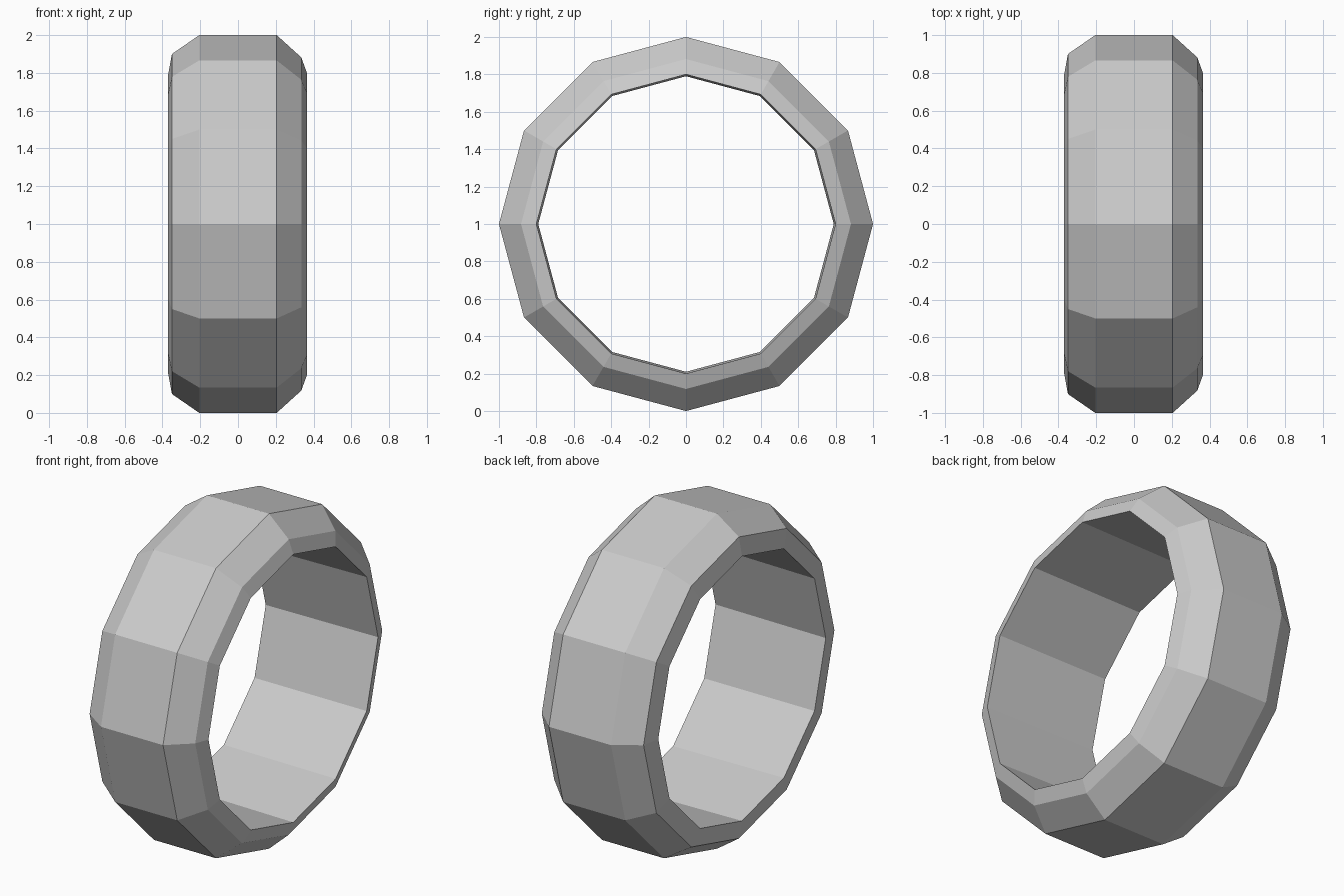
import bpy, bmesh
from math import sin, cos, tau

if "Cube" in bpy.data.objects:
    bpy.data.objects.remove(bpy.data.objects["Cube"])

SIDES = 12
# closed cross-section of the tyre: (x, radius)
PROFILE = [(-0.37, 0.79), (-0.35, 0.90), (-0.205, 1.0),
           (0.205, 1.0), (0.335, 0.882), (0.365, 0.80)]

# tyre: revolve the section around the x axis
bm = bmesh.new()
rings = []
for i in range(SIDES):
    a = tau * i / SIDES
    rings.append([bm.verts.new((x, r * sin(a), 1 + r * cos(a))) for x, r in PROFILE])

n = len(PROFILE)
for i in range(SIDES):
    here, there = rings[i], rings[(i + 1) % SIDES]
    for j in range(n):
        k = (j + 1) % n
        bm.faces.new((here[j], here[k], there[k], there[j]))
bmesh.ops.recalc_face_normals(bm, faces=bm.faces)

mesh = bpy.data.meshes.new("tyre")
bm.to_mesh(mesh)
bm.free()
bpy.context.collection.objects.link(bpy.data.objects.new("tyre", mesh))
